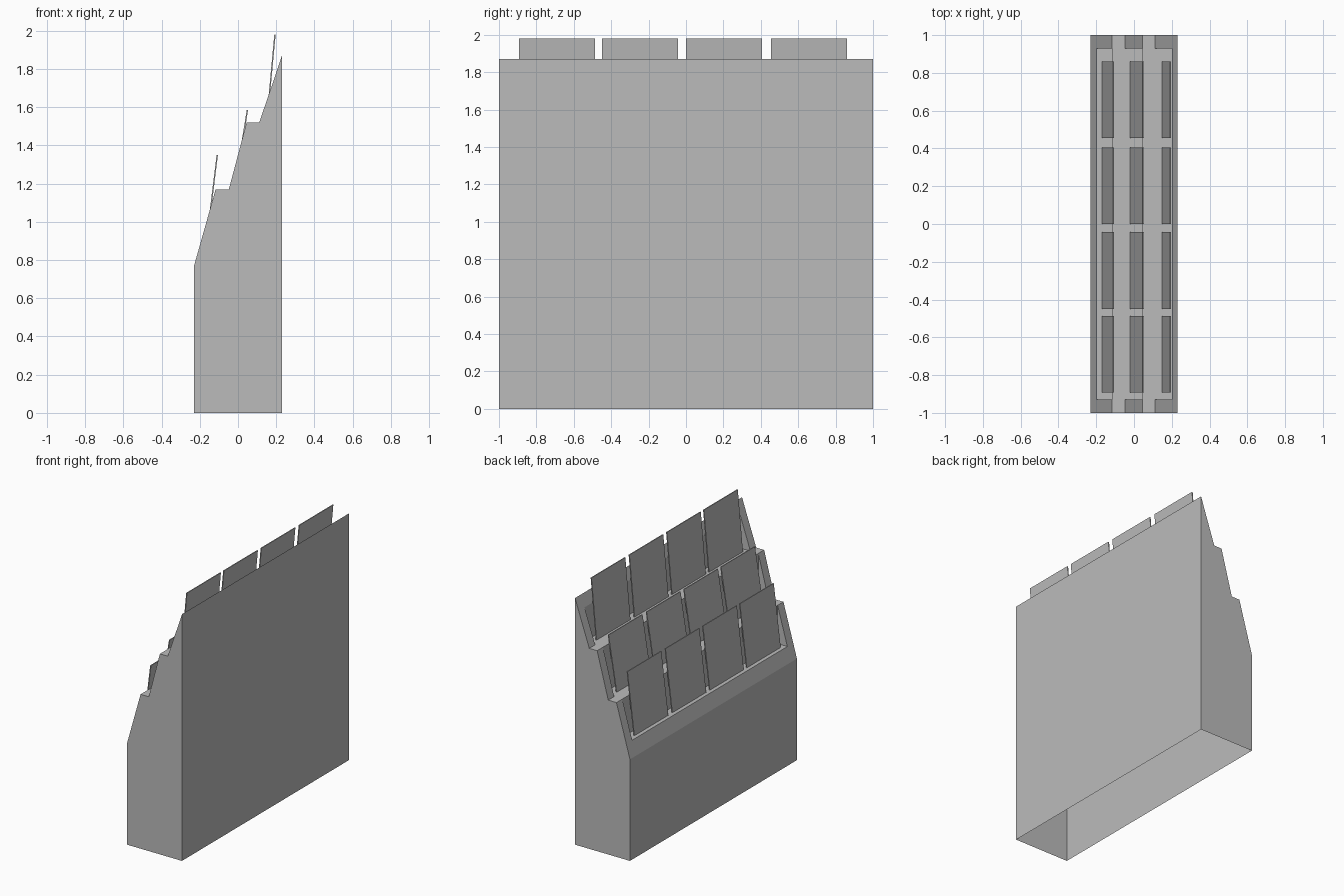
import bpy
import bmesh

cube = bpy.data.objects.get("Cube")
if cube:
    bpy.data.objects.remove(cube, do_unlink=True)

grey = bpy.data.materials.new("plain grey")
grey.use_nodes = True
colour = (0.5, 0.5, 0.5, 1)
grey.diffuse_color = colour
grey.node_tree.nodes["Principled BSDF"].inputs["Base Color"].default_value = colour


def add_face(bm, points):
    bm.faces.new([bm.verts.new(p) for p in points])


def add_strip(bm, path, y0, y1):
    """Sweep an open x-z path from y0 to y1."""
    for (xa, za), (xb, zb) in zip(path, path[1:]):
        add_face(bm, [(xa, y0, za), (xb, y0, zb), (xb, y1, zb), (xa, y1, za)])


def add_cap(bm, path, y):
    add_face(bm, [(x, y, z) for x, z in path])


def finish(bm, name):
    bmesh.ops.remove_doubles(bm, verts=bm.verts[:], dist=0.0005)
    bmesh.ops.recalc_face_normals(bm, faces=bm.faces[:])
    mesh = bpy.data.meshes.new(name)
    bm.to_mesh(mesh)
    bm.free()
    mesh.materials.append(grey)
    obj = bpy.data.objects.new(name, mesh)
    bpy.context.collection.objects.link(obj)
    return obj


# Stepped rack body: hollow shell, open underneath, with three pockets
HALF, INNER = 1.0, 0.93
pockets = [((-0.199, 0.88), (-0.117, 1.17)),
           ((-0.048, 1.17), (0.045, 1.52)),
           ((0.111, 1.52), (0.2, 1.78))]
outline = [(-0.23, 0), (-0.23, 0.77)]
notched = outline[:]
for front, back in pockets:
    outline += [front, back]
    notched += [front, (back[0], front[1]), back]
rear = [(0.23, 1.87), (0.23, 0)]
outline += rear
notched += rear

bm = bmesh.new()
add_strip(bm, notched, -INNER, INNER)
for side in (-1, 1):
    add_strip(bm, outline, side * INNER, side * HALF)
    add_cap(bm, outline, side * HALF)
    for front, back in pockets:
        add_cap(bm, [front, (back[0], front[1]), back], side * INNER)
body = finish(bm, "rack_body")

# Thin leaning cards, four in each pocket: bottom x, bottom z, top x, top z
THICK, WIDTH = 0.007, 0.406
rows = {"lower": (-0.17, 0.88, -0.112, 1.35),
        "middle": (-0.022, 1.17, 0.046, 1.586),
        "upper": (0.147, 1.52, 0.19, 1.98)}
for row, (xa, za, xb, zb) in rows.items():
    section = [(xa, za), (xb, zb), (xb + THICK, zb), (xa + THICK, za)]
    for i, y in enumerate((-0.892, -0.449, 0.0, 0.455)):
        bm = bmesh.new()
        add_strip(bm, section + section[:1], y, y + WIDTH)
        add_cap(bm, section, y)
        add_cap(bm, section, y + WIDTH)
        finish(bm, f"{row}_card_{i + 1}")
